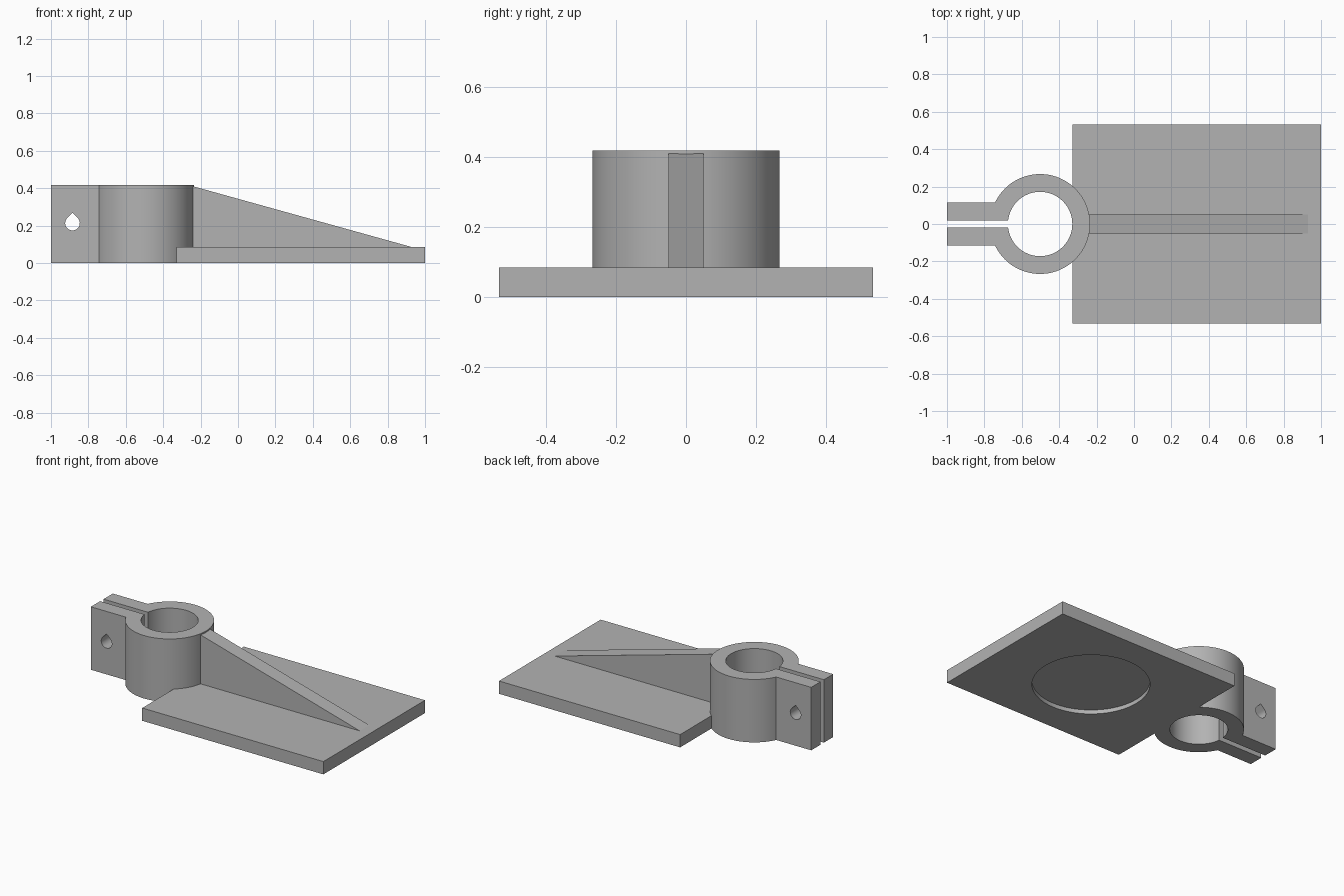
import bpy, bmesh
from math import pi, sin, cos, asin
from mathutils import Vector

cube = bpy.data.objects.get("Cube")
if cube:
    bpy.data.objects.remove(cube, do_unlink=True)

grey = bpy.data.materials.new("plain grey")
grey.use_nodes = True
COLOUR = (0.45, 0.45, 0.45, 1)
grey.diffuse_color = COLOUR
grey.node_tree.nodes["Principled BSDF"].inputs["Base Color"].default_value = COLOUR

CX, OUTER, BORE = -0.502, 0.267, 0.172   # clamp ring
HEIGHT, PLATE = 0.418, 0.085
TAB, SLOT = 0.115, 0.018                 # half widths of the tabs and the slot


def arc(cx, cy, r, start, end, n):
    return [(cx + r * cos(start + (end - start) * i / n),
             cy + r * sin(start + (end - start) * i / n)) for i in range(n + 1)]


def prism(name, points, low, high, upright=False):
    """Extrude a profile along z, or along y when upright."""
    bm = bmesh.new()
    place = (lambda u, v: (u, low, v)) if upright else (lambda u, v: (u, v, low))
    face = bm.faces.new([bm.verts.new(place(u, v)) for u, v in points])
    depth = high - low
    move = Vector((0, depth, 0)) if upright else Vector((0, 0, depth))
    new = bmesh.ops.extrude_face_region(bm, geom=[face], use_keep_orig=True)["geom"]
    bmesh.ops.translate(bm, vec=move, verts=[g for g in new if isinstance(g, bmesh.types.BMVert)])
    bmesh.ops.recalc_face_normals(bm, faces=bm.faces)
    mesh = bpy.data.meshes.new(name)
    bm.to_mesh(mesh)
    bm.free()
    mesh.materials.append(grey)
    obj = bpy.data.objects.new(name, mesh)
    bpy.context.collection.objects.link(obj)
    return obj


def activate(obj):
    bpy.ops.object.select_all(action='DESELECT')
    obj.select_set(True)
    bpy.context.view_layer.objects.active = obj


def cut(obj, cutter):
    activate(obj)
    mod = obj.modifiers.new("cut", 'BOOLEAN')
    mod.operation, mod.solver, mod.object = 'DIFFERENCE', 'EXACT', cutter
    bpy.ops.object.modifier_apply(modifier=mod.name)
    bpy.data.objects.remove(cutter, do_unlink=True)


# Base plate with a shallow round recess underneath
plate = prism("base_plate", [(-0.33, -0.533), (1, -0.533), (1, 0.533), (-0.33, 0.533)], 0, PLATE)
cut(plate, prism("recess_cutter", arc(0.333, 0, 0.35, 0, 2 * pi, 96)[:-1], -0.1, 0.027))

# Split clamp ring with two tabs, as one outline
a = pi - asin(TAB / OUTER)
b = pi - asin(SLOT / BORE)
outline = ([(-1, -TAB)] + arc(CX, 0, OUTER, -a, a, 96) + [(-1, TAB), (-1, SLOT)]
           + arc(CX, 0, BORE, b, -b, 96) + [(-1, -SLOT)])
clamp = prism("split_clamp", outline, 0, HEIGHT)

# Teardrop bolt hole through both tabs
hx, hz, hr = -0.885, 0.213, 0.039
drop = arc(hx, hz, hr, 0.75 * pi, 2.25 * pi, 32) + [(hx, hz + hr * 2 ** 0.5)]
cut(clamp, prism("bolt_hole_cutter", drop, -0.3, 0.3, upright=True))

# Sloping stiffening rib
rib = prism("stiffening_rib", [(-0.29, 0.05), (-0.29, 0.41), (-0.24, 0.41), (0.93, PLATE), (0.93, 0.05)],
            -0.05, 0.05, upright=True)

for obj in (plate, clamp):
    activate(obj)
    bpy.ops.object.shade_smooth_by_angle(angle=pi / 6)
